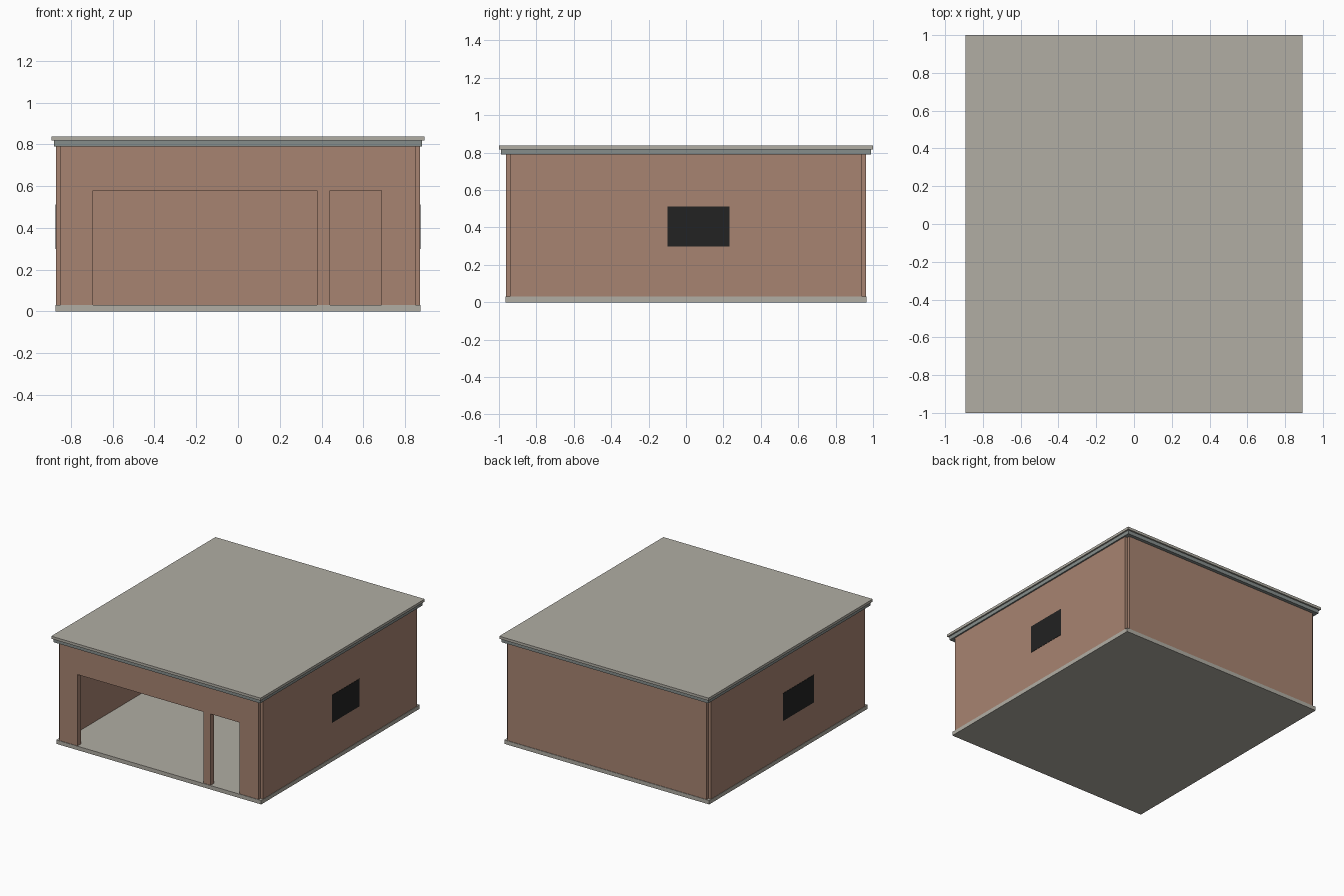
import bpy
import bmesh

if "Cube" in bpy.data.objects:
    bpy.data.objects.remove(bpy.data.objects["Cube"], do_unlink=True)


def make_material(name, rgb):
    mat = bpy.data.materials.new(name)
    mat.use_nodes = True
    colour = (*rgb, 1)
    mat.diffuse_color = colour
    mat.node_tree.nodes["Principled BSDF"].inputs["Base Color"].default_value = colour
    return mat


brick = make_material("clay_brown", (0.39, 0.23, 0.165))
concrete = make_material("warm_concrete", (0.44, 0.42, 0.37))
trim = make_material("grey_trim", (0.24, 0.27, 0.26))
glass = make_material("dark_glass", (0.016, 0.016, 0.016))


def finish(name, bm, mat):
    bmesh.ops.recalc_face_normals(bm, faces=bm.faces)
    mesh = bpy.data.meshes.new(name)
    bm.to_mesh(mesh)
    bm.free()
    mesh.materials.append(mat)
    obj = bpy.data.objects.new(name, mesh)
    bpy.context.collection.objects.link(obj)
    return obj


def box(name, x, y, z, mat):
    """Box spanning the (low, high) ranges on each axis."""
    bm = bmesh.new()
    bmesh.ops.create_cube(bm, size=1)
    for v in bm.verts:
        for axis, (low, high) in enumerate((x, y, z)):
            v.co[axis] = low if v.co[axis] < 0 else high
    return finish(name, bm, mat)


def both(half):
    return (-half, half)


# Shared dimensions: walls are centred on a rectangle, leaving notched corners
HALF_X, HALF_Y = 0.849, 0.94
T = 0.022
FLOOR, WALL_TOP = 0.03, 0.795

# Floor and layered flat roof
box("floor_slab", both(0.874), both(0.966), (0, FLOOR), concrete)
box("roof_fascia", both(0.882), both(0.988), (0.79, 0.818), trim)
box("roof_cap", both(0.893), both(1.0), (0.818, 0.838), concrete)

# Back wall and the two side walls
box("back_wall", both(HALF_X), (HALF_Y - T, HALF_Y + T), (FLOOR, WALL_TOP), brick)
for side, sign in (("left", 1), ("right", -1)):
    centre = sign * HALF_X
    box(side + "_wall", (centre - T, centre + T), both(HALF_Y), (FLOOR, WALL_TOP), brick)

# Front wall outline, stepping around the vehicle and door openings
openings = [(-0.695, 0.379), (0.44, 0.688)]
HEAD = 0.58
outline = [(-HALF_X, FLOOR)]
for start, end in openings:
    outline += [(start, FLOOR), (start, HEAD), (end, HEAD), (end, FLOOR)]
outline += [(HALF_X, FLOOR), (HALF_X, WALL_TOP), (-HALF_X, WALL_TOP)]
bm = bmesh.new()
face = bm.faces.new([bm.verts.new((x, -HALF_Y - T, z)) for x, z in outline])
extruded = bmesh.ops.extrude_face_region(bm, geom=[face], use_keep_orig=True)
moved = [e for e in extruded["geom"] if isinstance(e, bmesh.types.BMVert)]
bmesh.ops.translate(bm, verts=moved, vec=(0, 2 * T, 0))
finish("front_wall", bm, brick)

# Side windows, slightly proud of both wall surfaces
for name, sign, span in (("left_window", 1, (-0.1, 0.233)),
                         ("right_window", -1, (-0.314, 0.065))):
    centre = sign * HALF_X
    reach = T + 0.002
    box(name, (centre - reach, centre + reach), span, (0.298, 0.511), glass)
